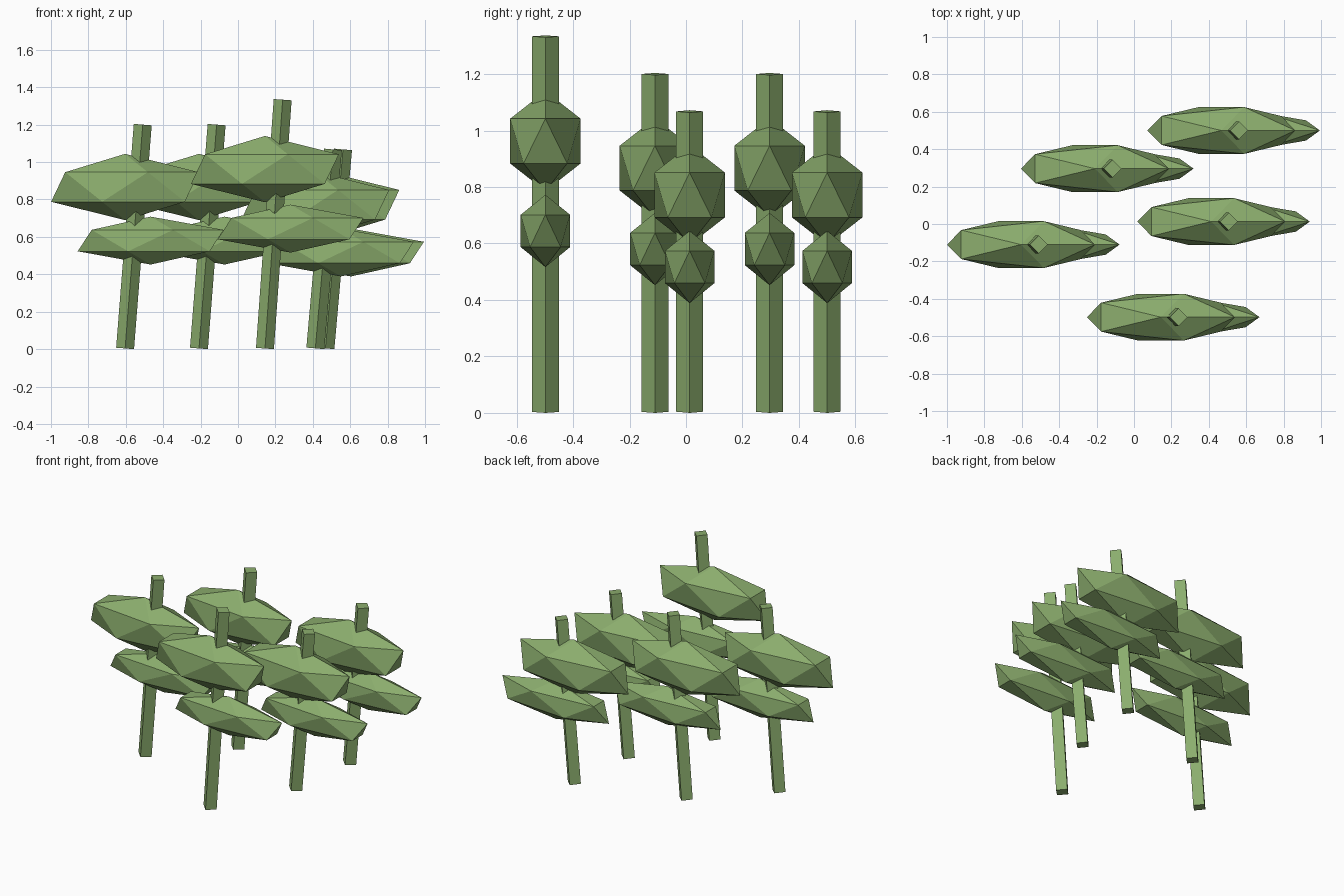
import bpy
import math
from mathutils import Vector

cube = bpy.data.objects.get("Cube")
if cube:
    bpy.data.objects.remove(cube, do_unlink=True)

# One leaf green for trunks and crowns
green = bpy.data.materials.new("leaf_green")
green.use_nodes = True
colour = (0.26, 0.42, 0.155, 1.0)
green.diffuse_color = colour
green.node_tree.nodes["Principled BSDF"].inputs["Base Color"].default_value = colour

LEAN = 0.095          # sideways drift of every trunk from foot to top
TRUNK_RADIUS = 0.048


def finish(name):
    obj = bpy.context.object
    obj.name = name
    obj.data.materials.append(green)
    return obj


def trunk(name, x, y, height):
    """Leaning four-sided post."""
    angle = math.atan2(LEAN, height)
    drop = TRUNK_RADIUS * math.sin(angle)
    foot = Vector((x, y, drop))
    top = Vector((x + LEAN, y, height - drop))
    bpy.ops.mesh.primitive_cylinder_add(
        vertices=4, radius=TRUNK_RADIUS, depth=(top - foot).length,
        location=(foot + top) / 2, rotation=(0, angle, 0))
    finish(name)


def crown(name, location, size):
    """Stretched twenty-sided leaf mass."""
    bpy.ops.mesh.primitive_ico_sphere_add(subdivisions=1, radius=1, location=location)
    finish(name).scale = size


# Trees: foot x, foot y, height
trees = {
    "front_tree": (0.144, -0.498, 1.337),
    "left_tree": (-0.604, -0.11, 1.204),
    "centre_tree": (0.413, 0.013, 1.072),
    "rear_tree": (-0.209, 0.296, 1.204),
    "back_tree": (0.467, 0.50, 1.072),
}

for name, (x, y, height) in trees.items():
    trunk(name + "_trunk", x, y, height)
    crown(name + "_upper_crown", (x, y, 0.72 * height), (0.442, 0.147, 0.177))
    crown(name + "_lower_crown", (x + 0.137, y, 0.482 * height), (0.436, 0.103, 0.128))
